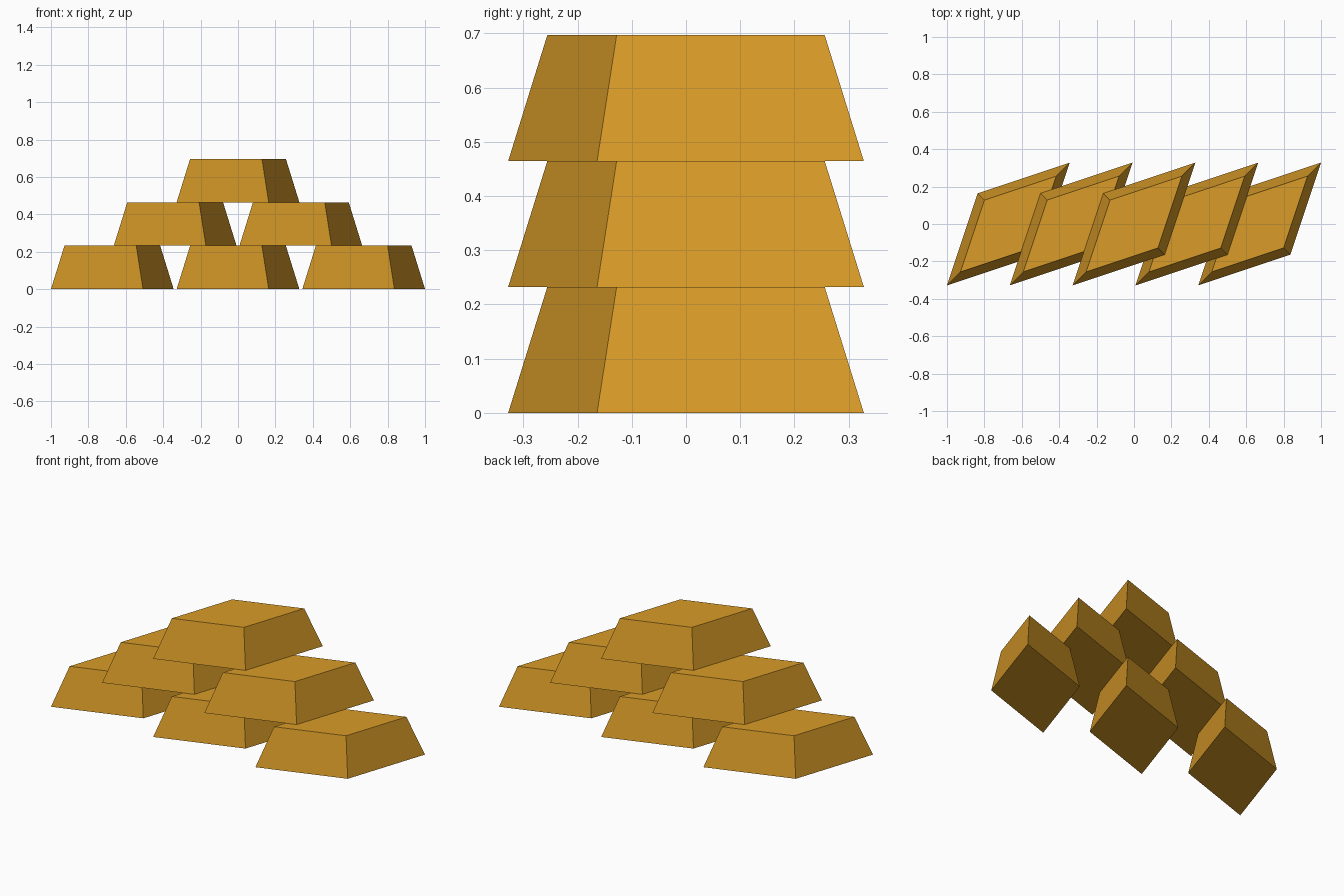
import bpy
import bmesh
from math import radians
from mathutils import Matrix

cube = bpy.data.objects.get("Cube")
if cube:
    bpy.data.objects.remove(cube, do_unlink=True)

HEIGHT = 0.2323     # height of one ingot
SPACING = 0.672     # distance between neighbours in a row
TAPER = 0.78        # top size relative to the base
LONG, SHORT = 0.464, 0.232   # half diagonals of the rhombic base

# Gold material
gold = bpy.data.materials.new("gold")
gold.use_nodes = True
color = (0.70, 0.333, 0.021, 1)
gold.diffuse_color = color
gold.node_tree.nodes["Principled BSDF"].inputs["Base Color"].default_value = color

# One ingot: a four-sided frustum stretched along its diagonal
bm = bmesh.new()
bmesh.ops.create_cone(bm, cap_ends=True, segments=4,
                      radius1=1, radius2=TAPER, depth=HEIGHT)
bm.transform(Matrix.Rotation(radians(45), 4, 'Z')
             @ Matrix.Diagonal((LONG, SHORT, 1, 1))
             @ Matrix.Translation((0, 0, HEIGHT / 2)))
bmesh.ops.recalc_face_normals(bm, faces=bm.faces)
mesh = bpy.data.meshes.new("gold_ingot")
bm.to_mesh(mesh)
bm.free()
mesh.materials.append(gold)

# Stack the ingots in rows of three, two and one
for level, row in enumerate(("bottom", "middle", "top")):
    count = 3 - level
    for i in range(count):
        ingot = bpy.data.objects.new(f"{row}_ingot_{i + 1}", mesh)
        ingot.location = ((i - (count - 1) / 2) * SPACING, 0, level * HEIGHT)
        bpy.context.collection.objects.link(ingot)
